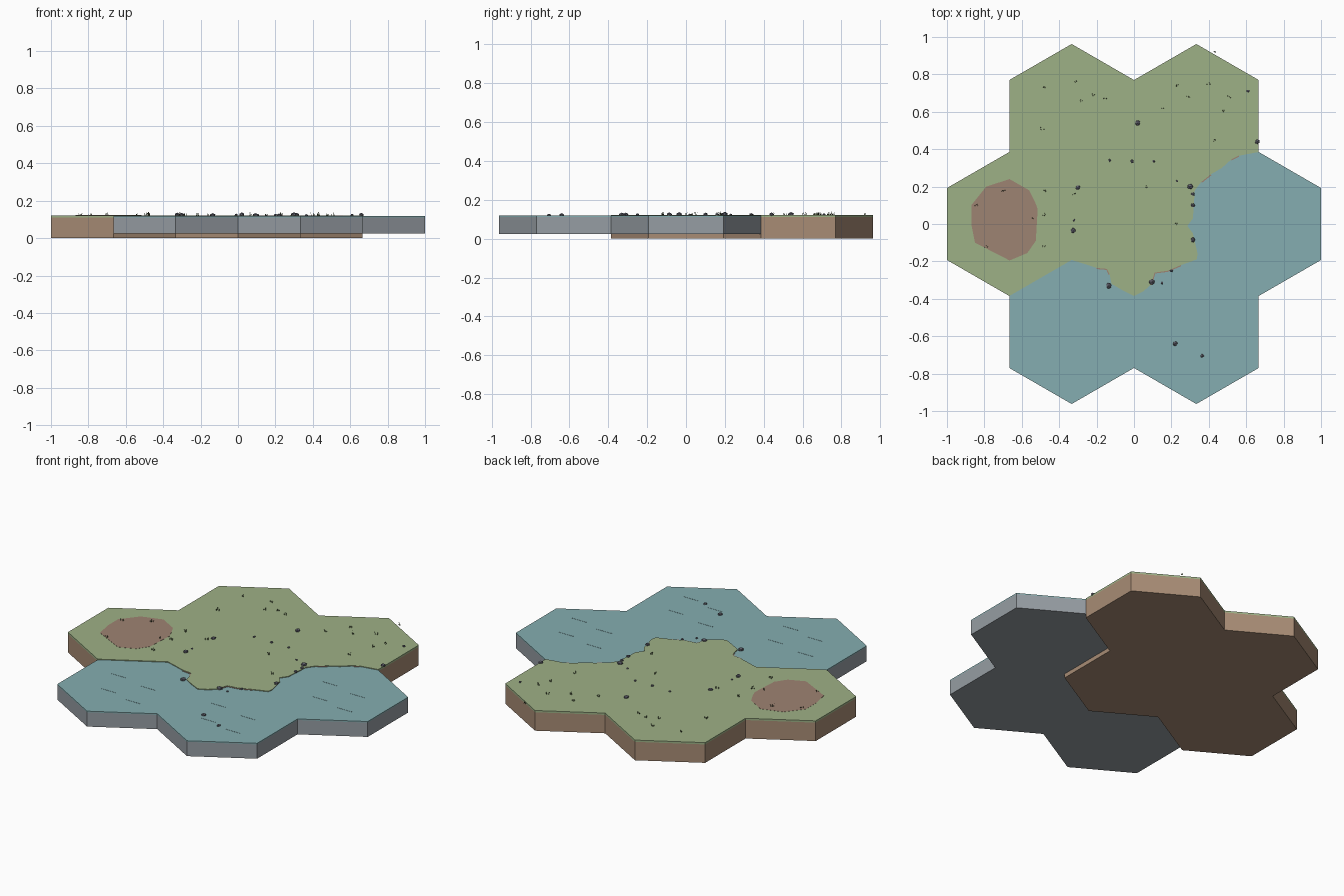
import bpy, bmesh, math, random
from mathutils import Matrix, Vector

if "Cube" in bpy.data.objects:
    bpy.data.objects.remove(bpy.data.objects["Cube"])

random.seed(4)
A = 1 / 3                 # hexagon apothem
R = A * 2 / math.sqrt(3)  # hexagon circumradius
SOIL_TOP, WATER_TOP, GRASS_TOP = 0.111, 0.118, 0.122


def material(name, rgb):
    m = bpy.data.materials.new(name)
    lin = [((c / 255 + 0.055) / 1.055) ** 2.4 for c in rgb]
    m.diffuse_color = (*lin, 1)
    m.use_nodes = True
    m.node_tree.nodes["Principled BSDF"].inputs["Base Color"].default_value = m.diffuse_color
    return m


grass = material("grass green", (158, 177, 134))
water = material("water teal", (133, 174, 177))
soil = material("soil brown", (168, 140, 117))
bed = material("bed grey", (150, 157, 163))
dirt = material("dirt red brown", (158, 131, 114))
stone = material("stone grey", (100, 100, 112))
leaf = material("dark leaf", (84, 95, 62))


def finish(bm, name, mat):
    bmesh.ops.recalc_face_normals(bm, faces=bm.faces[:])
    me = bpy.data.meshes.new(name)
    bm.to_mesh(me)
    bm.free()
    me.materials.append(mat)
    ob = bpy.data.objects.new(name, me)
    bpy.context.collection.objects.link(ob)
    return ob


def raise_faces(bm, height):
    out = bmesh.ops.extrude_face_region(bm, geom=bm.faces[:])
    for v in out["geom"]:
        if isinstance(v, bmesh.types.BMVert):
            v.co.z += height


def hex_block(name, centres, z0, z1, mat):
    bm = bmesh.new()
    for cx, cy in centres:
        corners = [math.radians(60 * i + 30) for i in range(6)]
        bm.faces.new([bm.verts.new((cx + R * math.cos(a), cy + R * math.sin(a), z0))
                      for a in corners])
    bmesh.ops.remove_doubles(bm, verts=bm.verts[:], dist=0.001)
    raise_faces(bm, z1 - z0)
    return finish(bm, name, mat)


def plate(name, outline, z0, z1, mat):
    bm = bmesh.new()
    bm.faces.new([bm.verts.new((x, y, z0)) for x, y in outline])
    raise_faces(bm, z1 - z0)
    bmesh.ops.triangulate(bm, faces=[f for f in bm.faces if len(f.verts) > 4])
    return finish(bm, name, mat)


# Hexagonal foundations
H = A * math.sqrt(3)
hex_block("land_base", [(0, 0), (-2 * A, 0), (-A, H), (A, H)], 0, SOIL_TOP, soil)
hex_block("water_base", [(2 * A, 0), (-A, -H), (A, -H)], 0.025, SOIL_TOP, bed)

# Grass sheet with a ragged coast
E = 2 * A
coast = [(-A, -R / 2), (-0.26, -0.215), (-0.20, -0.235), (-0.145, -0.24), (-0.13, -0.27),
         (-0.12, -0.32), (-0.06, -0.355), (0, -R), (0.05, -0.36), (0.09, -0.325),
         (0.11, -0.26), (0.18, -0.25), (0.25, -0.22), (0.335, -0.19), (0.34, -0.16),
         (0.315, -0.05), (0.285, -0.01), (0.315, 0.03), (0.325, 0.18), (0.36, 0.225),
         (0.41, 0.265), (0.47, 0.30), (0.52, 0.345), (0.56, 0.365)]
land = [(E, 1.5 * R - R / 2), (E, 2 * R), (A, 2.5 * R), (0, 2 * R), (-A, 2.5 * R),
        (-E, 2 * R), (-E, R), (-1, R / 2), (-1, -R / 2), (-E, -R)]
land[0] = (E, R)
plate("grass_sheet", land + coast, SOIL_TOP, GRASS_TOP, grass)

# Water sheet, tucked under the grass at the coast
plate("water_sheet", [(E, R), (1, R / 2), (1, -R / 2), (E, -R), (E, -2 * R), (A, -2.5 * R),
                      (0, -2 * R), (-A, -2.5 * R), (-E, -2 * R), (-E, -R), (-A, -R / 2),
                      (-0.24, -0.15), (0, -0.1), (0.2, 0.1), (0.32, 0.3), (0.55, 0.42)],
      SOIL_TOP, WATER_TOP, water)

# Bare earth patch
patch = [(-0.87, 0.10), (-0.79, 0.20), (-0.665, 0.24), (-0.56, 0.18), (-0.53, 0.12),
         (-0.515, 0.08), (-0.525, -0.09), (-0.57, -0.155), (-0.665, -0.195),
         (-0.85, -0.10), (-0.87, 0.0)]
plate("earth_patch", patch, GRASS_TOP - 0.002, GRASS_TOP + 0.0008, dirt)

# Earth showing in narrow slivers along the coast
for first, last in ((2, 4), (9, 12), (19, 20), (22, 23)):
    run = coast[first:last + 1]
    outer = []
    for i, (x, y) in enumerate(run):
        a, b = run[max(i - 1, 0)], run[min(i + 1, len(run) - 1)]
        t = Vector((b[0] - a[0], b[1] - a[1])).normalized()
        outer.append((x + t.y * 0.006, y - t.x * 0.006))
    plate("coast_earth", run + outer[::-1], SOIL_TOP, WATER_TOP + 0.002, dirt)

# Stones
stones = [(0.02, 0.54, 16), (0.66, 0.44, 14), (0.61, 0.71, 9), (-0.30, 0.195, 14),
          (0.30, 0.20, 17), (0.315, 0.16, 11), (0.315, 0.10, 12), (0.315, -0.085, 14),
          (-0.325, -0.035, 15), (-0.135, -0.33, 17), (0.095, -0.31, 17), (0.15, -0.315, 8),
          (0.20, -0.25, 9), (0.22, -0.64, 14), (0.365, -0.705, 11), (0.23, 0.23, 7),
          (-0.01, 0.335, 10), (-0.13, 0.34, 8), (0.105, 0.335, 8), (-0.32, 0.02, 7)]
bm = bmesh.new()
for x, y, r in stones:
    r /= 1000
    z = WATER_TOP if y < -0.28 else GRASS_TOP
    m = (Matrix.Translation((x, y, z + r * 0.2))
         @ Matrix.Rotation(random.uniform(0, 6), 4, 'Z')
         @ Matrix.Diagonal((1.05, 0.9, 0.75, 1)))
    bmesh.ops.create_icosphere(bm, subdivisions=1, radius=r, matrix=m)
finish(bm, "stones", stone)

# Grass tufts made of thin leaning blades
tufts = [(-0.31, 0.76), (-0.48, 0.73), (-0.28, 0.66), (-0.22, 0.69), (-0.155, 0.67),
         (-0.49, 0.51), (0.23, 0.74), (0.40, 0.75), (0.29, 0.68), (0.51, 0.68),
         (0.48, 0.605), (0.15, 0.615), (0.43, 0.445), (0.43, 0.92), (-0.48, 0.05),
         (-0.54, 0.03), (-0.48, -0.12), (-0.48, 0.18), (-0.84, 0.10), (-0.70, 0.18),
         (-0.79, -0.12), (-0.32, 0.16), (0.23, 0.0), (0.06, 0.20)]
bm = bmesh.new()
for x, y in tufts:
    for i in range(4):
        a = random.uniform(0, 2 * math.pi)
        px, py = x + random.uniform(-0.009, 0.009), y + random.uniform(-0.005, 0.005)
        lean = Vector((math.cos(a), math.sin(a), 0)) * 0.005
        side = Vector((-math.sin(a), math.cos(a), 0)) * 0.002
        p = Vector((px, py, GRASS_TOP))
        tip = p + lean + Vector((0, 0, random.uniform(0.010, 0.020)))
        base = [bm.verts.new(p + side), bm.verts.new(p - side), bm.verts.new(p + lean * 0.5)]
        top = bm.verts.new(tip)
        bm.faces.new(base)
        for j in range(3):
            bm.faces.new((base[j], base[(j + 1) % 3], top))
finish(bm, "grass_tufts", leaf)

# Low ripples on the water
bm = bmesh.new()
for cx, cy in ((2 * A, 0), (-A, -H), (A, -H)):
    for dx, dy in ((-0.12, 0.09), (0.10, 0.05), (-0.05, -0.10), (0.14, -0.14)):
        m = (Matrix.Translation((cx + dx, cy + dy, WATER_TOP))
             @ Matrix.Diagonal((0.10, 0.004, 0.002, 1)))
        bmesh.ops.create_cube(bm, size=1, matrix=m)
finish(bm, "ripples", water)
